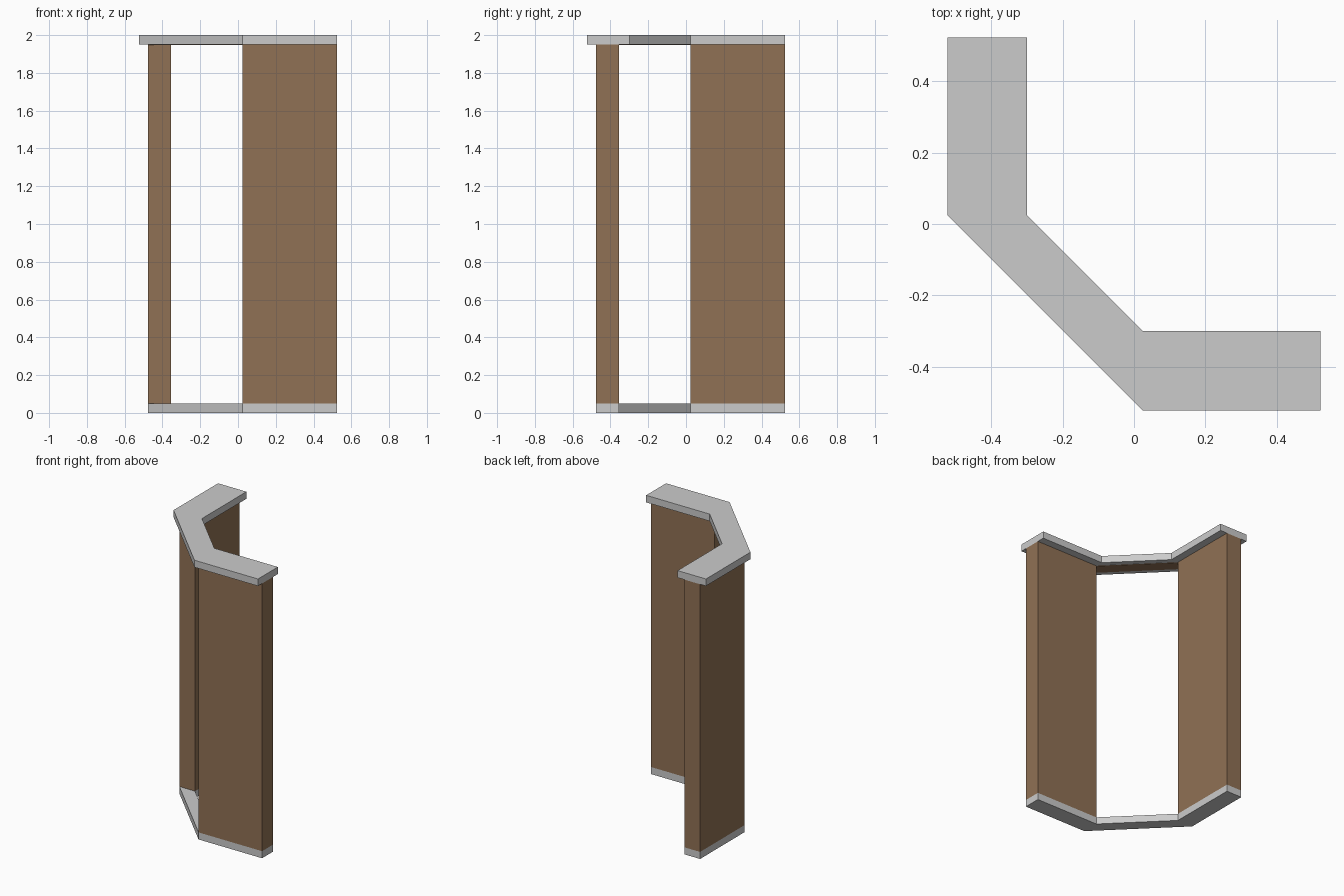
import bpy, bmesh

if "Cube" in bpy.data.objects:
    bpy.data.objects.remove(bpy.data.objects["Cube"])

END, BEND = 0.523, 0.024        # wing end and corner positions

brown = bpy.data.materials.new("brown")
brown.diffuse_color = (0.28, 0.165, 0.09, 1)
brown.use_nodes = True
brown.node_tree.nodes["Principled BSDF"].inputs["Base Color"].default_value = brown.diffuse_color


def prism(name, pts, z0, z1, mat=None):
    bm = bmesh.new()
    face = bm.faces.new([bm.verts.new((x, y, z0)) for x, y in pts])
    ext = bmesh.ops.extrude_face_region(bm, geom=[face])
    verts = [g for g in ext["geom"] if isinstance(g, bmesh.types.BMVert)]
    bmesh.ops.translate(bm, verts=verts, vec=(0, 0, z1 - z0))
    bmesh.ops.recalc_face_normals(bm, faces=bm.faces[:])
    mesh = bpy.data.meshes.new(name)
    bm.to_mesh(mesh)
    bm.free()
    if mat:
        mesh.materials.append(mat)
    obj = bpy.data.objects.new(name, mesh)
    bpy.context.collection.objects.link(obj)
    return obj


def corner_outline(outer, inner):
    # One half of the angled strip, then its mirror across the x = y diagonal
    out_half = [(outer, END), (outer, BEND)]
    in_half = [(inner, BEND), (inner, END)]
    return (out_half + [(y, x) for x, y in reversed(out_half)]
            + [(y, x) for x, y in reversed(in_half)] + in_half)


OUT, IN = -0.477, -0.355

# Base and wider cap
prism("base_slab", corner_outline(OUT, IN), 0.0, 0.05)
prism("top_cap", corner_outline(-0.523, -0.30), 1.95, 2.0)

# Two wall panels either side of the open corner
wing = [(OUT, BEND), (IN, BEND), (IN, END), (OUT, END)]
prism("left_wall", wing, 0.05, 1.95, brown)
prism("front_wall", [(y, x) for x, y in wing], 0.05, 1.95, brown)

# Brown soffit set into the cap over the opening
prism("opening_soffit", [(OUT, BEND), (BEND, OUT), (BEND, IN), (IN, BEND)],
      1.948, 1.96, brown)
